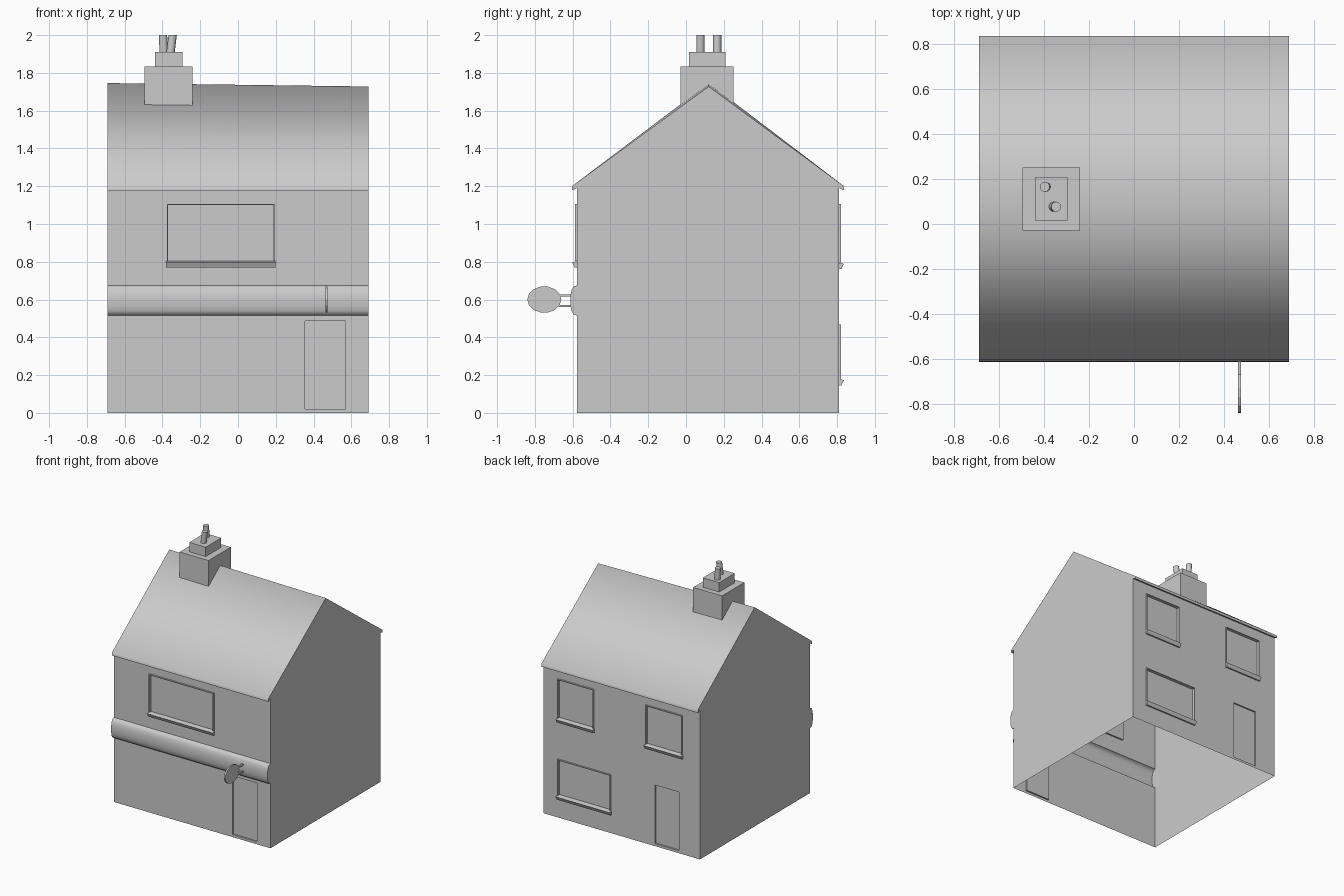
import bpy, bmesh, math
from mathutils import Vector

cube = bpy.data.objects.get("Cube")
if cube:
    bpy.data.objects.remove(cube, do_unlink=True)

GREY = (0.6, 0.6, 0.6, 1)
mat = bpy.data.materials.new("plain grey")
mat.use_nodes = True
mat.diffuse_color = GREY
mat.node_tree.nodes["Principled BSDF"].inputs["Base Color"].default_value = GREY

W = 0.69                      # half width
FRONT, BACK = -0.577, 0.81    # wall planes
EAVE, LIP, OVER = 1.2, 1.178, 0.027
RIDGE_Y = 0.12
RIDGE_Z = {-1: 1.746, 1: 1.728}


def finish(name, bm, smooth=False, fix_normals=True):
    bmesh.ops.remove_doubles(bm, verts=bm.verts, dist=0.0001)
    if fix_normals:
        bmesh.ops.recalc_face_normals(bm, faces=bm.faces)
    for f in bm.faces:
        f.smooth = smooth
    me = bpy.data.meshes.new(name)
    bm.to_mesh(me)
    bm.free()
    me.materials.append(mat)
    ob = bpy.data.objects.new(name, me)
    bpy.context.collection.objects.link(ob)
    return ob


def face(bm, pts, outward=None):
    f = bm.faces.new([bm.verts.new(p) for p in pts])
    f.normal_update()
    if outward and f.normal.dot(Vector(outward)) < 0:
        f.normal_flip()
    return f


def box(name, lo, hi, open_bottom=False):
    bm = bmesh.new()
    bmesh.ops.create_cube(bm, size=1)
    for v in bm.verts:
        v.co = [(a + b) / 2 + c * (b - a) for a, b, c in zip(lo, hi, v.co)]
    if open_bottom:
        bm.normal_update()
        bmesh.ops.delete(bm, geom=[f for f in bm.faces if f.normal.z < -0.9],
                         context='FACES_ONLY')
    return finish(name, bm, fix_normals=False)


def wall(name, y, s, openings, gaps=()):
    """Flat wall split around recessed openings (x0, x1, z0, z1, depth)."""
    bm = bmesh.new()
    holes = [o[:4] for o in openings] + list(gaps)
    xs = sorted({-W, W} | {v for h in holes for v in h[:2]})
    zs = sorted({0, 1.19} | {v for h in holes for v in h[2:]})
    for x0, x1 in zip(xs, xs[1:]):
        for z0, z1 in zip(zs, zs[1:]):
            cx, cz = (x0 + x1) / 2, (z0 + z1) / 2
            if not any(a < cx < b and c < cz < d for a, b, c, d in holes):
                face(bm, [(x0, y, z0), (x1, y, z0), (x1, y, z1), (x0, y, z1)], (0, s, 0))
    for x0, x1, z0, z1, depth in openings:
        ring = [(x0, z0), (x1, z0), (x1, z1), (x0, z1)]
        yi = y - s * depth
        face(bm, [(x, yi, z) for x, z in ring], (0, s, 0))
        mid = Vector(((x0 + x1) / 2, y, (z0 + z1) / 2))
        for i, (a, c) in enumerate(ring):
            b, d = ring[(i + 1) % 4]
            centre = Vector(((a + b) / 2, y, (c + d) / 2))
            face(bm, [(a, y, c), (b, y, d), (b, yi, d), (a, yi, c)], mid - centre)
    return finish(name, bm, fix_normals=False)


def window_trim(name, y, s, x0, x1, z0, z1):
    """Thin raised rim and a wedge-shaped sill."""
    t, out = 0.007, 0.01
    ya, yb = sorted((y, y + s * out))
    box(name + "_left_rim", (x0 - t, ya, z0), (x0, yb, z1 + t))
    box(name + "_right_rim", (x1, ya, z0), (x1 + t, yb, z1 + t))
    box(name + "_top_rim", (x0, ya, z1), (x1, yb, z1 + t))
    bm = bmesh.new()
    prof = [(0, 0), (0.026, -0.006), (0.012, -0.034), (0, -0.034)]
    f = face(bm, [(x0 - 0.01, y + s * d, z0 + h) for d, h in prof])
    r = bmesh.ops.extrude_face_region(bm, geom=[f])
    for v in r["geom"]:
        if isinstance(v, bmesh.types.BMVert):
            v.co.x = x1 + 0.01
    finish(name + "_sill", bm)


# Shop fascia: curved band across the front
steps = 8
band = [(FRONT - 0.036 * math.sin(math.pi * i / steps) ** 0.7 if 0 < i < steps else FRONT,
         0.595 - 0.08 * math.cos(math.pi * i / steps)) for i in range(steps + 1)]
bm = bmesh.new()
for (y0, z0), (y1, z1) in zip(band, band[1:]):
    face(bm, [(-W, y0, z0), (W, y0, z0), (W, y1, z1), (-W, y1, z1)], (0, -1, 0))
finish("shop_fascia", bm, smooth=True, fix_normals=False)

# Front and back walls with recessed windows and doors
DEPTH = 0.012
front_window = (-0.37, 0.188, 0.803, 1.1)
back_windows = {"back_upper_left": (0.25, 0.555, 0.795, 1.1),
                "back_upper_right": (-0.53, -0.22, 0.795, 1.1),
                "back_lower_left": (0.10, 0.555, 0.18, 0.46)}
wall("front_wall", FRONT, -1,
     [front_window + (DEPTH,), (0.355, 0.57, 0.02, 0.487, DEPTH)],
     gaps=[(-W, W, band[0][1], band[-1][1])])
wall("back_wall", BACK, 1,
     [w + (DEPTH,) for w in back_windows.values()] + [(-0.505, -0.295, 0.02, 0.487, DEPTH)])
window_trim("front_window", FRONT, -1, *front_window)
for name, rect in back_windows.items():
    window_trim(name + "_window", BACK, 1, *rect)

# Gable walls, following the fascia and the eaves
for side, name in ((-1, "right_gable"), (1, "left_gable")):
    outline = ([(FRONT, 0)] + band +
               [(FRONT, 1.19), (FRONT - OVER, LIP), (FRONT - OVER, EAVE),
                (RIDGE_Y, RIDGE_Z[side]),
                (BACK + OVER, EAVE), (BACK + OVER, LIP), (BACK, 1.19), (BACK, 0)])
    bm = bmesh.new()
    face(bm, [(side * W, y, z) for y, z in outline], (side, 0, 0))
    finish(name, bm, fix_normals=False)

# Roof: two slopes and their eave lips, shaded as one soft surface
bm = bmesh.new()
for y, s in ((FRONT - OVER, -1), (BACK + OVER, 1)):
    face(bm, [(-W, y, EAVE), (W, y, EAVE),
              (W, RIDGE_Y, RIDGE_Z[1]), (-W, RIDGE_Y, RIDGE_Z[-1])], (0, s, 1))
    face(bm, [(-W, y, LIP), (W, y, LIP), (W, y, EAVE), (-W, y, EAVE)], (0, s, 0))
finish("roof", bm, smooth=True, fix_normals=False)

# Soffits under the eaves
for y, s, name in ((FRONT, -1, "front_soffit"), (BACK, 1, "back_soffit")):
    bm = bmesh.new()
    face(bm, [(-W, y, 1.19), (W, y, 1.19), (W, y + s * OVER, LIP), (-W, y + s * OVER, LIP)],
         (0, 0, -1))
    finish(name, bm, fix_normals=False)

# Chimney stack, cap and two leaning pots
box("chimney_stack", (-0.495, -0.028, 1.625), (-0.24, 0.252, 1.835), open_bottom=True)
box("chimney_cap", (-0.44, 0.015, 1.83), (-0.295, 0.21, 1.91))
for name, x, y, lean in (("back_pot", -0.393, 0.165, -0.004), ("front_pot", -0.358, 0.077, 0.012)):
    bm = bmesh.new()
    bmesh.ops.create_cone(bm, segments=16, radius1=0.022, radius2=0.022, depth=0.1, cap_ends=True)
    for v in bm.verts:
        v.co += Vector((x + (lean if v.co.z > 0 else 0), y, 1.95))
    ob = finish(name, bm)
    for p in ob.data.polygons:
        p.use_smooth = len(p.vertices) == 4
    ob.data.set_sharp_from_angle(angle=math.radians(40))

# Hanging sign: oval board on two bars
bm = bmesh.new()
f = face(bm, [(0.463, -0.75 + 0.09 * math.cos(math.tau * i / 14),
               0.6 + 0.07 * math.sin(math.tau * i / 14)) for i in range(14)])
r = bmesh.ops.extrude_face_region(bm, geom=[f])
for v in r["geom"]:
    if isinstance(v, bmesh.types.BMVert):
        v.co.x += 0.012
finish("sign_board", bm)
for name, z in (("upper_sign_bar", 0.622), ("lower_sign_bar", 0.566)):
    box(name, (0.463, -0.675, z - 0.006), (0.475, -0.6, z + 0.006))
